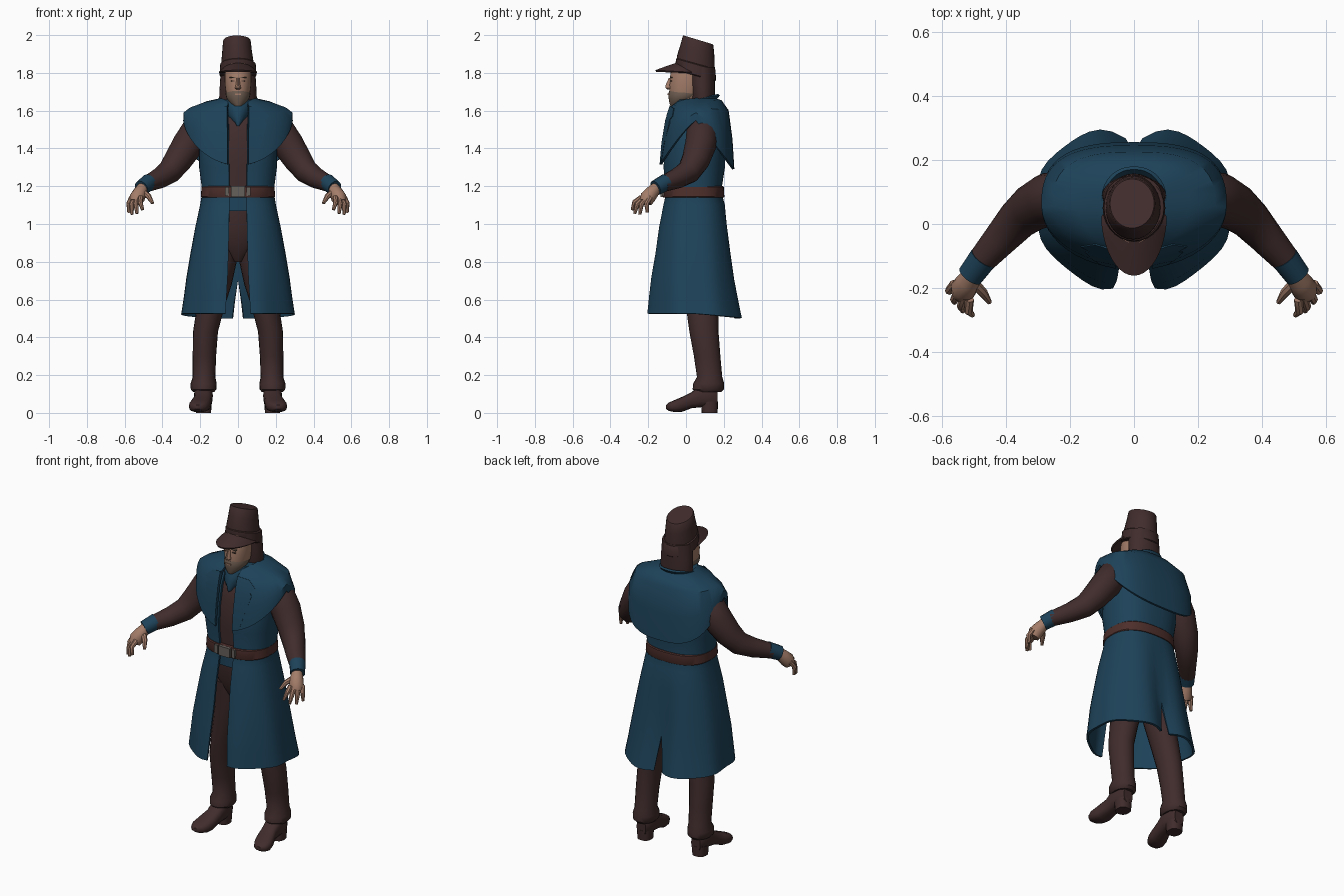
import bpy, bmesh, math
from mathutils import Vector


def material(name, rgb):
    m = bpy.data.materials.new(name)
    m.diffuse_color = (*rgb, 1)
    return m


BLUE = material("blue cloth", (0.0125, 0.055, 0.100))
BROWN = material("dark brown cloth", (0.052, 0.025, 0.025))
BELT = material("belt leather", (0.074, 0.028, 0.024))
SKIN = material("skin", (0.37, 0.205, 0.142))
BEARD = material("grey beard", (0.15, 0.105, 0.078))
METAL = material("buckle metal", (0.13, 0.115, 0.105))
DARK = material("eye shadow", (0.10, 0.06, 0.048))


def power(v, e):
    return math.copysign(abs(v) ** e, v)


def finish(name, bm, mat, thick=0):
    bmesh.ops.remove_doubles(bm, verts=bm.verts, dist=0.0005)
    bmesh.ops.recalc_face_normals(bm, faces=bm.faces)
    me = bpy.data.meshes.new(name)
    bm.to_mesh(me)
    bm.free()
    me.materials.append(mat)
    ob = bpy.data.objects.new(name, me)
    bpy.context.collection.objects.link(ob)
    if thick:
        s = ob.modifiers.new("thickness", 'SOLIDIFY')
        s.thickness, s.offset = thick, 0
    return ob


def skin(bm, rings, closed=True):
    """Join rings of points into a surface; closed rings get end caps."""
    vs = [[bm.verts.new(p) for p in r] for r in rings]
    n = len(vs[0])
    for a, b in zip(vs, vs[1:]):
        for i in range(n if closed else n - 1):
            j = (i + 1) % n
            bm.faces.new((a[i], a[j], b[j], b[i]))
    if closed:
        bm.faces.new(vs[0])
        bm.faces.new(vs[-1])


def loft(name, rows, mat, n=24, e=1.0, sx=1, slope=0):
    """Stack of level ovals (x, y, z, rx, ry), optionally tilted along y."""
    rings = []
    for x, y, z, rx, ry in rows:
        pts = []
        for i in range(n):
            a = 2 * math.pi * i / n
            dy = ry * power(math.sin(a), e)
            pts.append((sx * (x + rx * power(math.cos(a), e)), y + dy, z + slope * dy))
        rings.append(pts)
    bm = bmesh.new()
    skin(bm, rings)
    return finish(name, bm, mat)


def tube(name, rows, mat, sx=1, n=14):
    """Round limb along points (x, y, z, radius)."""
    P = [Vector((sx * r[0], r[1], r[2])) for r in rows]
    rings = []
    for i, p in enumerate(P):
        t = (P[min(i + 1, len(P) - 1)] - P[max(i - 1, 0)]).normalized()
        u = t.cross(Vector((0, 1, 0))).normalized()
        v = t.cross(u)
        rings.append([p + rows[i][3] * (u * math.cos(2 * math.pi * k / n) + v * math.sin(2 * math.pi * k / n))
                      for k in range(n)])
    bm = bmesh.new()
    skin(bm, rings)
    return finish(name, bm, mat)


def box(name, c, s, mat):
    bm = bmesh.new()
    bmesh.ops.create_cube(bm, size=1)
    for v in bm.verts:
        v.co = Vector(c) + Vector([v.co[i] * s[i] for i in range(3)])
    return finish(name, bm, mat)


def sheet(name, rows, mat, e_front, e_back, n=24, thick=0.012):
    """Open-fronted garment; rows (rx, y_front, y_back, z_front, z_side, z_back, front_gap, back_gap)."""
    bm = bmesh.new()
    for sx in (1, -1):
        rings = []
        for rx, yf, yb, zf, zs, zb, edge, gap in rows:
            fold = max(0, (1.1 - zs) / 0.58)
            ef, eb = e_front + 0.32 * fold, e_back + 0.08 * fold
            a0 = math.asin((edge / rx) ** (1 / ef))
            a1 = math.pi - (math.asin((gap / rx) ** (1 / eb)) if gap else 0)
            mid, half = (yf + yb) / 2, (yb - yf) / 2
            pts = []
            for i in range(n + 1):
                a = a0 + (a1 - a0) * i / n
                c = -math.cos(a)
                e = ef if c < 0 else eb
                x = rx * abs(math.sin(a)) ** e
                y = mid + half * power(c, e)
                z = zs + ((zf - zs) * abs(c) ** 1.25 if c < 0 else (zb - zs) * c ** 0.7)
                # cloth folds deepen toward the hem
                dip = 0.05 * fold * math.exp(-(x / 0.065) ** 2)
                y += dip if c < 0 else -dip
                x *= 1 + 0.03 * fold * math.sin(7 * a)
                z -= 0.025 * fold * max(0, c)
                pts.append((sx * x, y, z))
            rings.append(pts)
        skin(bm, rings, False)
    return finish(name, bm, mat, thick)


# Long coat, open at the front and vented at the back: z, rx, front, back, gaps
coat = [(1.61, .14, -.05, .16, .05, 0), (1.54, .185, -.08, .19, .05, 0),
        (1.43, .20, -.105, .20, .048, 0), (1.30, .20, -.115, .20, .047, 0),
        (1.17, .183, -.10, .18, .045, 0), (1.10, .195, -.115, .20, .045, 0),
        (.98, .222, -.145, .22, .047, 0), (.84, .25, -.17, .242, .05, 0),
        (.72, .272, -.195, .262, .054, 0), (.61, .288, -.212, .285, .060, .018),
        (.525, .302, -.224, .304, .065, .028)]
sheet("long_coat", [(r, f, b, z, z, z, g, h) for z, r, f, b, g, h in coat], BLUE, 0.8, 0.8)

# Shoulder cape and standing collar
sheet("shoulder_cape", [
    (.085, -.04, .14, 1.65, 1.66, 1.665, .05, 0),
    (.17, -.08, .185, 1.62, 1.64, 1.65, .053, 0),
    (.25, -.103, .22, 1.55, 1.612, 1.60, .055, 0),
    (.284, -.124, .24, 1.43, 1.588, 1.45, .055, 0),
    (.284, -.136, .25, 1.31, 1.55, 1.29, .055, 0)], BLUE, 1.0, 0.72)
sheet("collar", [
    (.098, -.055, .155, 1.62, 1.64, 1.66, .06, 0),
    (.098, -.05, .175, 1.635, 1.66, 1.685, .075, 0)], BLUE, 0.9, 0.9)

# Notched lapels lying on the cape: inner and outer edge pairs
lapel = [((.056, -.136, 1.315), (.10, -.126, 1.34)), ((.056, -.126, 1.43), (.125, -.111, 1.43)),
         ((.056, -.106, 1.55), (.152, -.086, 1.53)), ((.056, -.102, 1.56), (.138, -.084, 1.55)),
         ((.056, -.098, 1.58), (.165, -.069, 1.57)), ((.056, -.083, 1.625), (.12, -.062, 1.61))]
for sx, side in ((1, "left"), (-1, "right")):
    bm = bmesh.new()
    skin(bm, [[(sx * x, y, z) for x, y, z in pair] for pair in lapel], False)
    finish("lapel_" + side, bm, BLUE, 0.008)

# Layers worn under the coat
loft("vest", [(0, .04, 1.08, .17, .135), (0, .04, 1.17, .17, .13), (0, .04, 1.30, .18, .145),
              (0, .045, 1.45, .18, .14), (0, .055, 1.54, .165, .125), (0, .06, 1.61, .11, .09)],
     BROWN, 32, 0.8)
loft("shirt_hem", [(0, .04, 1.07, .175, .14), (0, .04, 1.14, .172, .138)], BLUE, 32, 0.8)
loft("scarf", [(0, 0, 1.52, .012, .095), (0, .01, 1.575, .066, .105),
               (0, .03, 1.635, .088, .10), (0, .03, 1.66, .08, .085)], BLUE)
loft("trouser_hips", [(0, .05, 1.075, .16, .125), (0, .055, .97, .165, .125),
                      (0, .065, .90, .15, .11), (0, .07, .85, .10, .095), (0, .07, .80, .03, .06)], BROWN)

# Belt with buckle and studs
loft("belt", [(0, .04, 1.14, .193, .16), (0, .04, 1.145, .197, .163),
              (0, .04, 1.195, .193, .16), (0, .04, 1.20, .188, .155)], BELT, 40, 0.8)
box("buckle", (0, -.125, 1.172), (.075, .018, .056), METAL)
for x in (-.058, .056):
    box("belt_stud", (x, -.121, 1.172), (.022, .014, .05), METAL)

for sx, side in ((1, "left"), (-1, "right")):
    # Trouser legs with gathered cuffs
    loft("trouser_leg_" + side, [
        (.085, .06, .93, .083, .10), (.092, .07, .80, .085, .097), (.115, .078, .68, .082, .09),
        (.145, .085, .56, .073, .085),
        (.172, .095, .43, .066, .077), (.178, .112, .30, .062, .07), (.18, .125, .19, .06, .067),
        (.182, .12, .155, .069, .082), (.182, .118, .125, .068, .083), (.182, .118, .11, .055, .068)],
        BROWN, 20, 1, sx)
    # Boot: y, x, half width, bottom, top
    rings = []
    for y, x, w, zb, zt in [(.168, .182, .03, .035, .12), (.14, .182, .046, .03, .15), (.08, .183, .05, .03, .15),
                            (.03, .186, .047, .025, .11), (-.02, .197, .054, .006, .085),
                            (-.06, .206, .054, .004, .068), (-.09, .21, .04, .01, .055), (-.105, .213, .016, .02, .042)]:
        rings.append([(sx * (x + w * power(math.cos(a), .75)), y,
                       (zb + zt) / 2 + (zt - zb) / 2 * power(math.sin(a), .75))
                      for a in [2 * math.pi * k / 16 for k in range(16)]])
    bm = bmesh.new()
    skin(bm, rings)
    finish("boot_" + side, bm, BROWN)
    loft("boot_heel_" + side, [(.183, .125, 0, .04, .042), (.183, .125, .06, .045, .045)], BROWN, 16, .8, sx)
    # Sleeve and cuff
    tube("sleeve_" + side, [
        (.17, .08, 1.54, .065), (.22, .085, 1.49, .083), (.265, .078, 1.42, .083), (.32, .05, 1.335, .074),
        (.365, .012, 1.275, .064), (.42, -.05, 1.24, .054), (.487, -.125, 1.21, .042)], BROWN, sx, 18)
    tube("cuff_" + side, [(.470, -.105, 1.222, .045), (.512, -.162, 1.19, .041)], BLUE, sx)
    # Hand with curled fingers
    tube("palm_" + side, [(.50, -.15, 1.20, .028), (.517, -.178, 1.17, .036), (.533, -.203, 1.14, .041),
                          (.54, -.214, 1.115, .033)], SKIN, sx)
    tips = [(.578, -.205, 1.06), (.562, -.245, 1.05), (.535, -.272, 1.055), (.505, -.285, 1.075)]
    for i, tip in enumerate(tips):
        base = Vector((.562, -.188, 1.14)).lerp(Vector((.515, -.236, 1.14)), i / 3)
        tip = Vector(tip)
        mid = base.lerp(tip, .5) + Vector((.008, -.012, .008))
        tube("finger_" + side, [(*base, .015), (*mid, .0135), (*tip, .008)], SKIN, sx, 8)
    tube("thumb_" + side, [(.51, -.175, 1.175, .018), (.472, -.215, 1.145, .015), (.452, -.245, 1.11, .008)],
         SKIN, sx, 8)
    # Eye and brow
    box("eye_" + side, (sx * .028, -.079, 1.757), (.02, .012, .006), DARK)
    box("brow_" + side, (sx * .029, -.079, 1.775), (.03, .014, .005), BEARD)

# Head, nose, beard and hair
loft("head", [(0, .03, 1.58, .055, .06), (0, .02, 1.63, .05, .065), (0, -.015, 1.65, .052, .068),
              (0, 0, 1.69, .064, .088), (0, .004, 1.74, .07, .092), (0, .01, 1.80, .071, .092),
              (0, .02, 1.85, .065, .08)], SKIN)
loft("nose", [(0, -.082, 1.772, .007, .010), (0, -.092, 1.735, .012, .017),
              (0, -.092, 1.72, .016, .018), (0, -.086, 1.712, .01, .012)], SKIN, 10)
loft("beard", [(0, -.055, 1.625, .022, .028), (0, -.035, 1.642, .044, .053),
               (0, -.018, 1.665, .060, .074), (0, -.006, 1.688, .066, .088), (0, .0, 1.704, .062, .089)], BEARD)
box("lips", (0, -.093, 1.687), (.034, .008, .007), SKIN)
loft("hair", [(0, .095, 1.60, .085, .055), (0, .09, 1.66, .10, .062), (0, .085, 1.74, .096, .068),
              (0, .08, 1.83, .09, .073)], BROWN)

# Tall tilted hat with turned-up band and visor
loft("hat_crown", [(-.002, .05, 1.80, .088, .10), (-.003, .052, 1.86, .085, .10), (-.005, .06, 1.92, .078, .09),
                   (-.006, .064, 1.97, .073, .081), (-.006, .064, 1.975, .069, .077)], BROWN, 28, 1, 1, -.3)
loft("hat_band", [(0, .05, 1.785, .094, .104), (0, .05, 1.79, .098, .108), (0, .052, 1.845, .094, .105),
                  (0, .052, 1.85, .088, .10)], BROWN, 28, 1, 1, -.28)
bm = bmesh.new()
arc = [math.radians(-85 + 170 * i / 20) for i in range(21)]
skin(bm, [[(rx * math.sin(a), .04 - ry * math.cos(a), z - drop * (1 - math.cos(a)))
           for a in arc] for rx, ry, z, drop in ((.085, .085, 1.85, .05), (.097, .14, 1.832, .035),
                                                (.10, .20, 1.81, .01))], False)
finish("hat_visor", bm, BROWN, 0.01)

# Bake thickness, then smooth all but the sharp edges
bpy.ops.object.select_all(action='SELECT')
bpy.context.view_layer.objects.active = bpy.context.selected_objects[0]
bpy.ops.object.convert(target='MESH')
bpy.ops.object.shade_smooth_by_angle(angle=math.radians(40))
